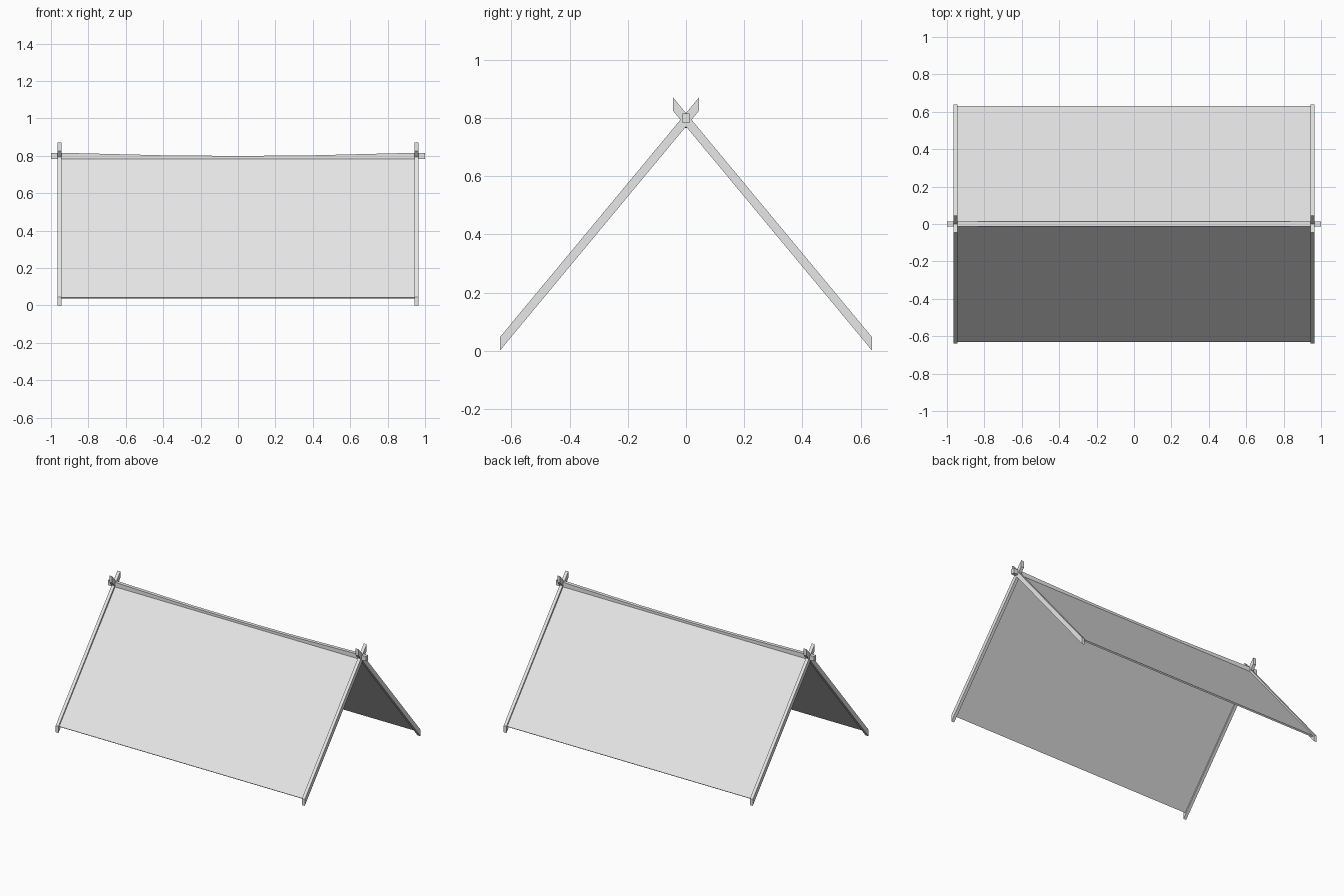
import bpy
import bmesh

if "Cube" in bpy.data.objects:
    bpy.data.objects.remove(bpy.data.objects["Cube"], do_unlink=True)

grey = bpy.data.materials.new("light grey")
grey.use_nodes = True
colour = (0.8, 0.8, 0.8, 1)
grey.diffuse_color = colour
grey.node_tree.nodes["Principled BSDF"].inputs["Base Color"].default_value = colour


def loft(name, sections):
    """Join matching closed cross-sections into one capped solid."""
    bm = bmesh.new()
    rings = [[bm.verts.new(p) for p in s] for s in sections]
    n = len(rings[0])
    for a, b in zip(rings, rings[1:]):
        for i in range(n):
            j = (i + 1) % n
            bm.faces.new((a[i], a[j], b[j], b[i]))
    bm.faces.new(rings[0][::-1])
    bm.faces.new(rings[-1])
    bmesh.ops.recalc_face_normals(bm, faces=bm.faces)
    mesh = bpy.data.meshes.new(name)
    bm.to_mesh(mesh)
    bm.free()
    mesh.materials.append(grey)
    obj = bpy.data.objects.new(name, mesh)
    bpy.context.collection.objects.link(obj)
    return obj


def extrude_x(name, profile, x0, x1):
    return loft(name, [[(x, y, z) for y, z in profile] for x in (x0, x1)])


# Crossed end legs with upright-cut tips
FOOT, TIP, RISE, DEPTH = 0.64, 0.045, 0.825, 0.046
for side, x in (("left", 0.955), ("right", -0.955)):
    for end, s in (("front", -1), ("back", 1)):
        profile = [(s * FOOT, 0), (s * FOOT, DEPTH),
                   (-s * TIP, RISE + DEPTH), (-s * TIP, RISE)]
        extrude_x(f"{end}_{side}_leg", profile, x - 0.011, x + 0.011)

# Folded canvas sheet hung between the legs
sheet = [(-0.632, 0.043), (0, 0.799), (0.632, 0.043),
         (0.624, 0.036), (0, 0.784), (-0.624, 0.036)]
extrude_x("canvas_sheet", sheet, -0.945, 0.945)

# Ridge pole, sagging gently towards the middle
half = [(0.08, 0.016), (0.37, 0.014), (0.94, 0), (1, 0)]
path = [(-x, d) for x, d in reversed(half)] + half
W, H, TOP = 0.0125, 0.034, 0.816
loft("ridge_pole", [[(x, -W, TOP - d), (x, W, TOP - d),
                     (x, W, TOP - H - d), (x, -W, TOP - H - d)]
                    for x, d in path])
